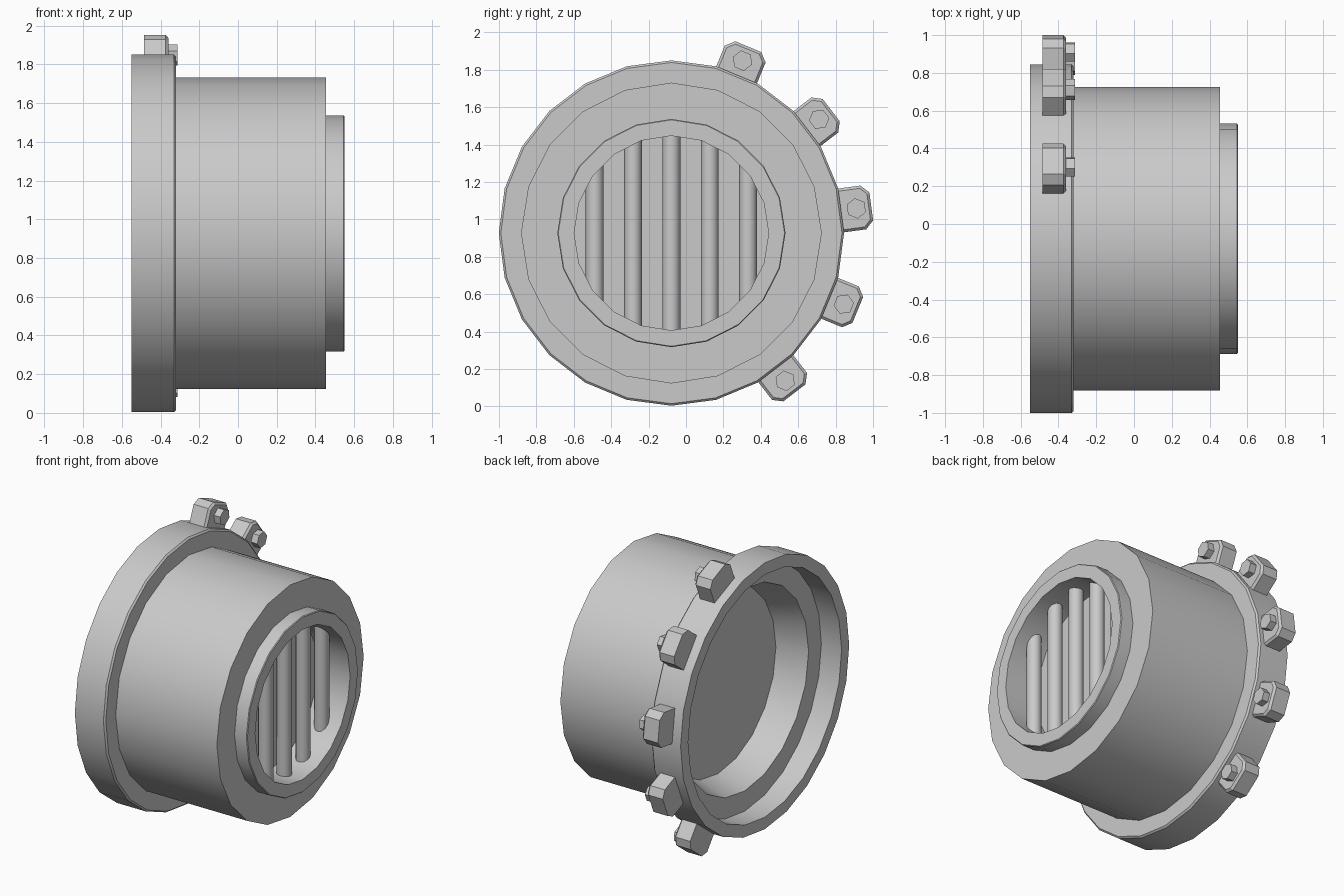
import bpy, bmesh, math
from mathutils import Matrix, Vector

if "Cube" in bpy.data.objects:
    bpy.data.objects.remove(bpy.data.objects["Cube"])

CENTRE = Vector((0, -0.078, 0.927))

metal = bpy.data.materials.new("grey_metal")
metal.use_nodes = True
GREY = (0.59, 0.59, 0.59, 1)
metal.diffuse_color = GREY
metal.node_tree.nodes["Principled BSDF"].inputs["Base Color"].default_value = GREY


def finish(name, bm, smooth=True):
    bmesh.ops.recalc_face_normals(bm, faces=bm.faces)
    mesh = bpy.data.meshes.new(name)
    bm.to_mesh(mesh)
    bm.free()
    mesh.materials.append(metal)
    obj = bpy.data.objects.new(name, mesh)
    obj.location = CENTRE
    bpy.context.collection.objects.link(obj)
    if smooth:
        bpy.ops.object.select_all(action="DESELECT")
        obj.select_set(True)
        bpy.context.view_layer.objects.active = obj
        bpy.ops.object.shade_smooth_by_angle(angle=math.radians(35))
    return obj


def lathe(name, profile, sides, closed=False):
    """Spin a (radius, x) profile around the x axis."""
    bm = bmesh.new()
    verts = [bm.verts.new((x, 0, r)) for r, x in profile]
    edges = [bm.edges.new(pair) for pair in zip(verts, verts[1:])]
    if closed:
        edges.append(bm.edges.new((verts[-1], verts[0])))
    bmesh.ops.spin(bm, geom=verts + edges, cent=(0, 0, 0), axis=(1, 0, 0),
                   angle=math.tau, steps=sides)
    bmesh.ops.remove_doubles(bm, verts=bm.verts, dist=0.0005)
    return finish(name, bm)


def prism(name, outline, x0, x1, angle, chamfer):
    """Extrude a (radial, tangential) outline along x, then turn it into place."""
    bm = bmesh.new()
    face = bm.faces.new([bm.verts.new((x0, r, t)) for r, t in outline])
    new = bmesh.ops.extrude_face_region(bm, geom=[face], use_keep_orig=True)["geom"]
    moved = [v for v in new if isinstance(v, bmesh.types.BMVert)]
    bmesh.ops.translate(bm, verts=moved, vec=(x1 - x0, 0, 0))
    bmesh.ops.recalc_face_normals(bm, faces=bm.faces)
    if chamfer:
        rim = [e for e in bm.edges if all(v in moved for v in e.verts)]
        bmesh.ops.bevel(bm, geom=rim, offset=chamfer, segments=1, affect="EDGES")
    bm.transform(Matrix.Rotation(angle, 4, "X"))
    return finish(name, bm, smooth=False)


# Wide mounting ring at the open end
lathe("flange", [(0.84, -0.55), (0.923, -0.55), (0.923, -0.331), (0.912, -0.32),
                 (0.75, -0.32), (0.75, -0.395), (0.84, -0.395)], 24, closed=True)

# Barrel with a tapering recess at the back, a narrower neck and a vent opening
lathe("barrel", [(0, -0.19), (0.635, -0.19), (0.70, -0.395), (0.804, -0.395),
                 (0.804, 0.455), (0.61, 0.455), (0.61, 0.545), (0.605, 0.55),
                 (0.52, 0.55), (0.52, 0.30), (0, 0.30)], 20)

# Upright vent bars, each running into the wall of the opening
for i in range(-2, 3):
    y = i * 0.205
    length = 2 * math.sqrt(0.56 ** 2 - y ** 2)
    bm = bmesh.new()
    bmesh.ops.create_cone(bm, cap_ends=True, segments=12, radius1=0.048,
                          radius2=0.048, depth=length,
                          matrix=Matrix.Translation((0.41, y, 0)))
    finish(f"vent_bar_{i + 3}", bm)

# Clamp lugs with hexagonal bolts along one side of the flange
lug = [(0.89, -0.118), (1.035, -0.118), (1.078, -0.075),
       (1.078, 0.075), (1.035, 0.118), (0.89, 0.118)]
bolt = [(0.997 + 0.055 * math.sin(k * math.tau / 6),
         0.055 * math.cos(k * math.tau / 6)) for k in range(6)]
for i in range(5):
    angle = math.radians(-52.4 + 30 * i)
    prism(f"lug_{i + 1}", lug, -0.485, -0.36, angle, 0.014)
    prism(f"bolt_{i + 1}", bolt, -0.37, -0.313, angle, 0)
